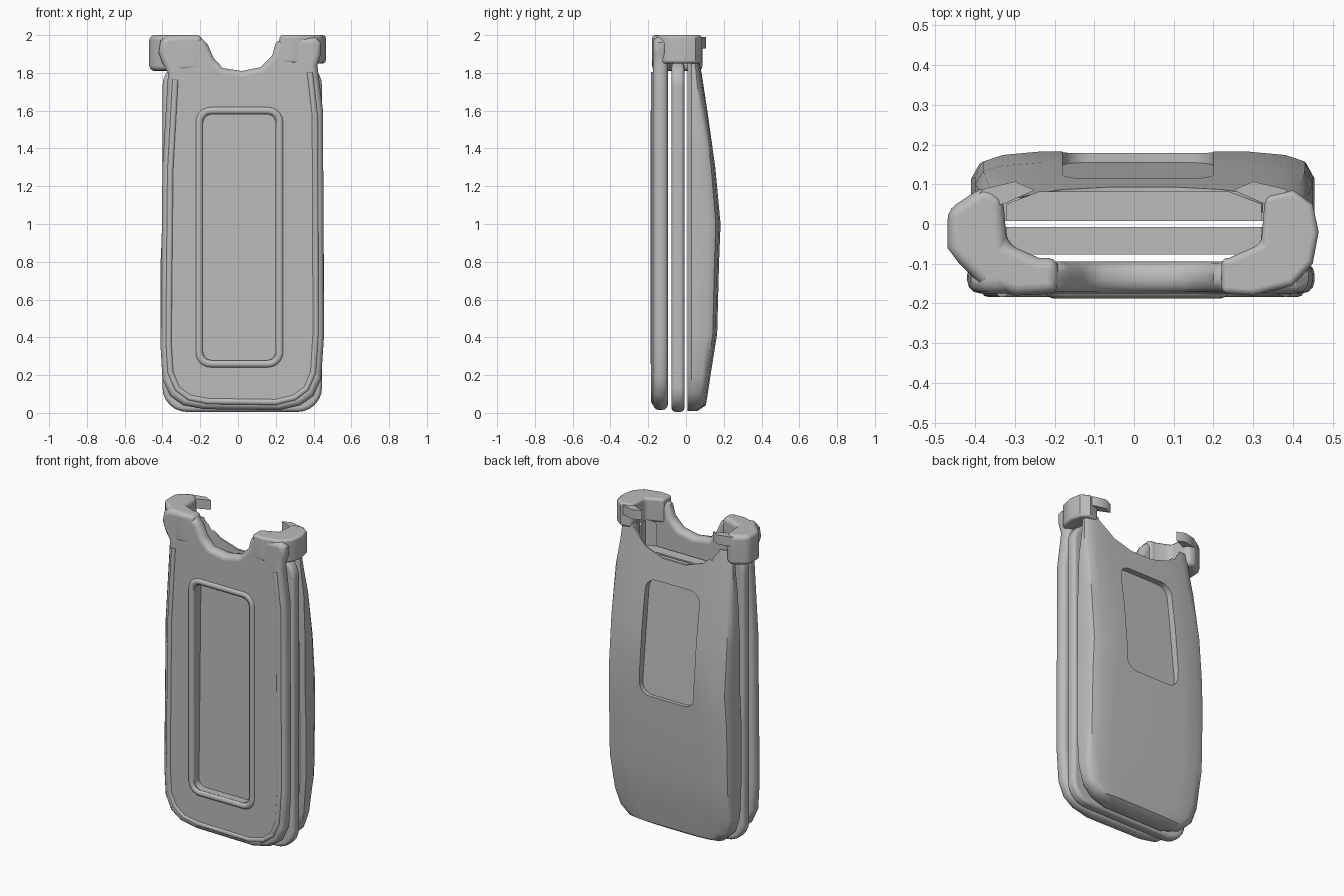
import bpy
import bmesh
from math import sin, cos, pi, radians

cube = bpy.data.objects.get("Cube")
if cube:
    bpy.data.objects.remove(cube, do_unlink=True)

grey = bpy.data.materials.new("plain_grey")
grey.use_nodes = True
grey.diffuse_color = (0.5, 0.5, 0.5, 1)
for node in grey.node_tree.nodes:
    if node.type == 'BSDF_PRINCIPLED':
        node.inputs["Base Color"].default_value = (0.5, 0.5, 0.5, 1)
        node.inputs["Roughness"].default_value = 0.6


def add_object(name, data):
    obj = bpy.data.objects.new(name, data)
    bpy.context.collection.objects.link(obj)
    return obj


def bake(obj):
    """Replace the object's data by its evaluated mesh."""
    graph = bpy.context.evaluated_depsgraph_get()
    mesh = bpy.data.meshes.new_from_object(obj.evaluated_get(graph))
    obj.modifiers.clear()
    obj.data = mesh


def mesh_object(name, bm):
    bmesh.ops.recalc_face_normals(bm, faces=bm.faces[:])
    mesh = bpy.data.meshes.new(name)
    bm.to_mesh(mesh)
    bm.free()
    return add_object(name, mesh)


def prism(name, outline, start, end, plan=False, bevel=0.0):
    """Extrude an outline along y, or along z for a plan; start may be a function of height."""
    bm = bmesh.new()
    rings = []
    for depth in (start, end):
        ring = []
        for u, v in outline:
            d = depth(v) if callable(depth) else depth
            ring.append(bm.verts.new((u, v, d) if plan else (u, d, v)))
        bm.faces.new(ring)
        rings.append(ring)
    first, last = rings
    for i in range(len(first)):
        j = i - 1
        bm.faces.new((first[j], first[i], last[i], last[j]))
    obj = mesh_object(name, bm)
    if bevel:
        mod = obj.modifiers.new("soft_edge", 'BEVEL')
        mod.width = bevel
        mod.segments = 3
        mod.limit_method = 'ANGLE'
        mod.angle_limit = radians(55)
        bake(obj)
    return obj


def rounded(left, right, bottom, top, radius, steps=5):
    """Rounded rectangle outline."""
    corners = ((right, top), (left, top), (left, bottom), (right, bottom))
    points = []
    for k, (x, z) in enumerate(corners):
        cx = x - radius if x == right else x + radius
        cz = z - radius if z == top else z + radius
        for s in range(steps + 1):
            a = pi / 2 * (k + s / steps)
            points.append((cx + radius * cos(a), cz + radius * sin(a)))
    return points


def loft(name, sections):
    bm = bmesh.new()
    rings = [[bm.verts.new(p) for p in section] for section in sections]
    for low, high in zip(rings, rings[1:]):
        for i in range(len(low)):
            bm.faces.new((low[i - 1], low[i], high[i], high[i - 1]))
    bm.faces.new(rings[0])
    bm.faces.new(rings[-1])
    return mesh_object(name, bm)


def cut(obj, *cutters):
    for cutter in cutters:
        mod = obj.modifiers.new("cut", 'BOOLEAN')
        mod.operation = 'DIFFERENCE'
        mod.solver = 'EXACT'
        mod.object = cutter
    bake(obj)


def bead(name, points, y, radius, closed):
    """Round raised rim following a path on the front."""
    curve = bpy.data.curves.new(name, 'CURVE')
    curve.dimensions = '3D'
    curve.bevel_depth = radius
    curve.bevel_resolution = 3
    spline = curve.splines.new('POLY')
    spline.points.add(len(points) - 1)
    for point, (x, z) in zip(spline.points, points):
        point.co = (x, y, z, 1)
    spline.use_cyclic_u = closed
    helper = add_object(name + "_path", curve)
    graph = bpy.context.evaluated_depsgraph_get()
    mesh = bpy.data.meshes.new_from_object(helper.evaluated_get(graph))
    bpy.data.objects.remove(helper, do_unlink=True)
    return add_object(name, mesh)


# Cutters: top cavity, front recess, back window, back opening
cavity = prism("cavity_cutter",
               [(-.32, -.05), (-.24, -.085), (.24, -.085), (.32, -.05),
                (.32, .05), (.24, .08), (-.24, .08), (-.32, .05)], 1.7, 2.2, plan=True)
recess = prism("recess_cutter", rounded(-.185, .2, .28, 1.58, .05),
               lambda z: -.132 + .016 * z, -.4)
window = prism("window_cutter", rounded(-.18, .2, .88, 1.59, .07),
               lambda z: .155 - .11 * (z - .88), .4)
opening = prism("opening_cutter",
                [(-.33, 2.1), (-.28, 1.86), (-.18, 1.77), (-.06, 1.73),
                 (.1, 1.73), (.22, 1.77), (.32, 1.86), (.37, 2.1)], .03, .4)
cutters = (cavity, recess, window, opening)

# Front panel with a notched top
body = [(-.37, 1.8), (-.4, 1.3), (-.41, .35), (-.4, .18), (-.36, .09), (-.29, .04),
        (-.18, .02), (.22, .015), (.33, .04), (.4, .09), (.44, .18), (.455, .4),
        (.45, 1.6), (.42, 1.84)]
notch = [(.44, 1.9), (.44, 1.96), (.41, 1.99), (.24, 1.985), (.2, 1.96), (.18, 1.89),
         (.12, 1.83), (.02, 1.81), (-.08, 1.825), (-.13, 1.88), (-.16, 1.95),
         (-.2, 1.99), (-.37, 2), (-.41, 1.97), (-.42, 1.91), (-.4, 1.85)]
front_panel = prism("front_panel", body + notch, -.175, -.095, bevel=.032)
cut(front_panel, cavity, recess)

# Raised rims around the recess and the panel edge
recess_rim = bead("recess_rim", rounded(-.205, .22, .26, 1.6, .06), -.165, .022, True)
edge_rim = bead("edge_rim", [(.02 + (x - .02) * .9, 1 + (z - 1) * .957) for x, z in body],
                -.166, .018, False)

# Middle plate
middle_plate = prism("middle_plate", rounded(-.4, .445, .005, 1.86, .13, 6),
                     -.077, -.008, bevel=.022)
cut(middle_plate, cavity)

# Bulged back shell: height, left edge, right edge, depth
profile = [(.01, -.22, .26, .06), (.04, -.31, .35, .105), (.1, -.37, .41, .115),
           (.2, -.4, .44, .13), (.42, -.41, .455, .165), (.8, -.41, .455, .175),
           (1, -.4, .45, .183), (1.3, -.4, .45, .155), (1.6, -.385, .44, .113),
           (1.75, -.37, .42, .09), (1.88, -.36, .41, .07)]
sections = []
for z, a, b, y in profile:
    half = [(.025, .007), (0, .03), (0, y * .65), (.02, y * .86), (.07, y * .95), (.17, y)]
    sections.append([(a + d, v, z) for d, v in half] +
                    [(b - d, v, z) for d, v in reversed(half)])
back_shell = loft("back_shell", sections)
cut(back_shell, cavity, window, opening)

# Horns that wrap round the top corners, and their hooks
right_plan = [(.22, -.175), (.3, -.18), (.4, -.155), (.45, -.1), (.465, -.02), (.45, .05),
              (.4, .085), (.33, .07), (.32, -.05), (.24, -.085), (.22, -.085)]
left_plan = [(-.19, -.175), (-.3, -.18), (-.39, -.15), (-.44, -.1), (-.47, -.06),
             (-.47, .035), (-.38, .095), (-.33, .07), (-.32, -.05), (-.24, -.085),
             (-.19, -.085)]
right_horn = prism("right_horn", right_plan, 1.85, 2, plan=True, bevel=.03)
left_horn = prism("left_horn", left_plan, 1.81, 2, plan=True, bevel=.045)
hook_plan = [(.42, .04), (.38, .088), (.3, .107), (.25, .085), (.33, .05)]
hooks = [prism(side + "_hook", [(s * x, y) for x, y in hook_plan], 1.93, 1.99, plan=True)
         for side, s in (("right", 1), ("left", -1))]

# Shading and colour
parts = [front_panel, recess_rim, edge_rim, middle_plate, back_shell,
         right_horn, left_horn] + hooks
for part in parts:
    part.data.materials.clear()
    part.data.materials.append(grey)
    part.data.shade_smooth()
    part.data.set_sharp_from_angle(angle=radians(40))
    normals = part.modifiers.new("even_shading", 'WEIGHTED_NORMAL')
    normals.keep_sharp = True
for cutter in cutters:
    bpy.data.objects.remove(cutter, do_unlink=True)
